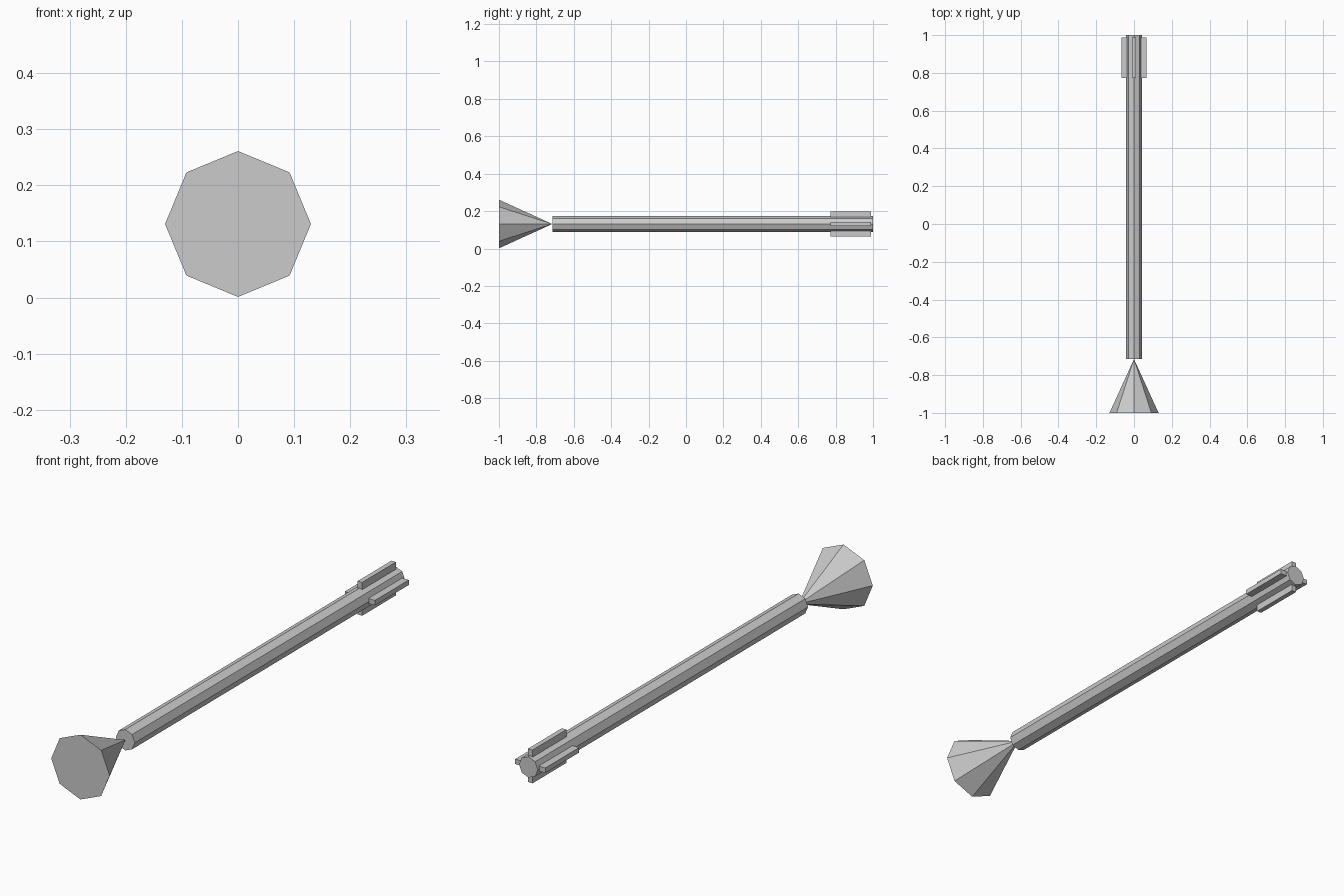
import bpy
import math

cube = bpy.data.objects.get("Cube")
if cube:
    bpy.data.objects.remove(cube, do_unlink=True)

AXIS_Z = 0.131

grey = bpy.data.materials.new("plain grey")
grey.use_nodes = True
colour = (0.6, 0.6, 0.6, 1)
grey.diffuse_color = colour
for node in grey.node_tree.nodes:
    if node.type == 'BSDF_PRINCIPLED':
        node.inputs["Base Color"].default_value = colour


def finish(name):
    obj = bpy.context.object
    obj.name = name
    obj.data.materials.append(grey)
    return obj


def octagon_cone(name, r_front, r_back, y_front, y_back):
    """Eight-sided cone or cylinder lying along y, with a corner at the top."""
    bpy.ops.mesh.primitive_cone_add(
        vertices=8, radius1=r_front, radius2=r_back, depth=y_back - y_front,
        location=(0, (y_front + y_back) / 2, AXIS_Z),
        rotation=(-math.pi / 2, 0, 0))
    return finish(name)


# Flared head, wide end forward, its tip touching the shaft
octagon_cone("head_cone", 0.13, 0, -1, -0.715)

# Long straight shaft
octagon_cone("shaft", 0.042, 0.042, -0.715, 1)

# Four tail fins around the back of the shaft
for i, side in enumerate(("left", "top", "right", "bottom")):
    angle = i * math.pi / 2
    mid = 0.045
    bpy.ops.mesh.primitive_cube_add(
        size=1, rotation=(0, -angle, 0),
        location=(mid * math.cos(angle), 0.881, AXIS_Z + mid * math.sin(angle)))
    fin = finish(side + "_fin")
    fin.scale = (0.044, 0.215, 0.02)
